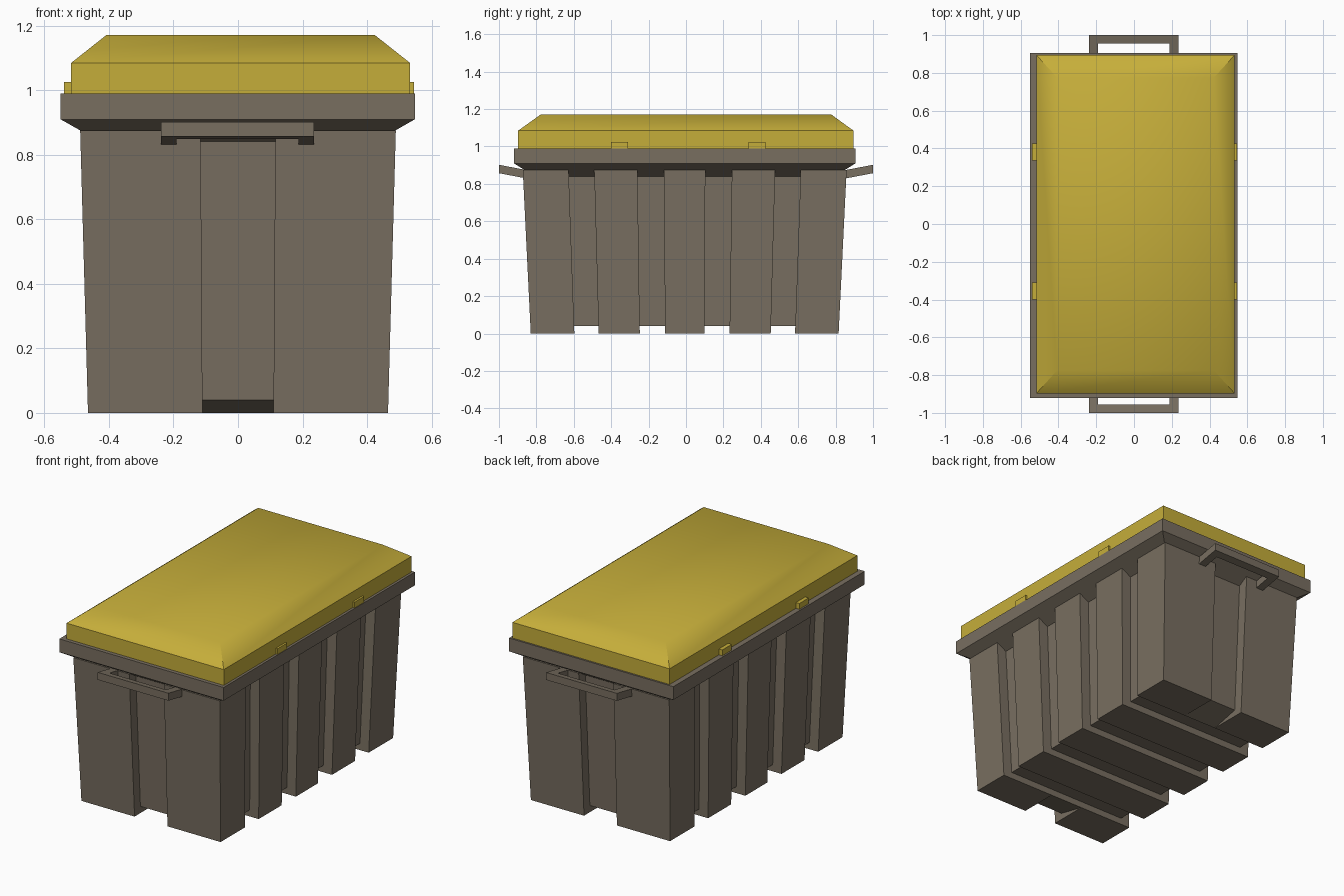
import bpy, bmesh, math

if "Cube" in bpy.data.objects:
    bpy.data.objects.remove(bpy.data.objects["Cube"])

CY = -0.007          # centre of the tub in y
TOP = 0.875          # height where tub walls meet the flare


def material(name, rgb):
    m = bpy.data.materials.new(name)
    m.diffuse_color = (*rgb, 1)
    m.use_nodes = True
    m.node_tree.nodes["Principled BSDF"].inputs["Base Color"].default_value = m.diffuse_color
    return m


GREY = material("warm grey plastic", (0.19, 0.158, 0.118))
YELLOW = material("yellow plastic", (0.56, 0.42, 0.042))


def loft(bm, rings):
    """Closed solid through rectangles (x0, x1, y0, y1, z) or point lists."""
    loops = []
    for r in rings:
        if not isinstance(r[0], tuple):
            x0, x1, y0, y1, z = r
            r = [(x0, y0, z), (x1, y0, z), (x1, y1, z), (x0, y1, z)]
        loops.append([bm.verts.new(p) for p in r])
    n = len(loops[0])
    for a, b in zip(loops, loops[1:]):
        for i in range(n):
            j = (i + 1) % n
            bm.faces.new((a[i], a[j], b[j], b[i]))
    bm.faces.new(loops[0][::-1])
    bm.faces.new(loops[-1])


def finish(bm, name, mat):
    bmesh.ops.recalc_face_normals(bm, faces=bm.faces)
    me = bpy.data.meshes.new(name)
    bm.to_mesh(me)
    bm.free()
    me.materials.append(mat)
    ob = bpy.data.objects.new(name, me)
    bpy.context.collection.objects.link(ob)
    return ob


def taper(x, y, z):
    s = 1 + 0.052 * z / TOP
    return (x * s, CY + y * s, z)


def tapered_block(bm, x0, x1, y0, y1, z0, z1):
    loft(bm, [[taper(x, y, z) for x, y in ((x0, y0), (x1, y0), (x1, y1), (x0, y1))]
              for z in (z0, z1)])


# recessed core of the tub, seen inside the grooves
bm = bmesh.new()
tapered_block(bm, -0.405, 0.405, -0.762, 0.762, 0.04, 0.86)
finish(bm, "tub_core", GREY)

# three crosswise ribs between the grooves
bm = bmesh.new()
for y0, y1 in ((-0.46, -0.24), (-0.105, 0.105), (0.24, 0.46)):
    tapered_block(bm, -0.465, 0.465, y0, y1, 0, TOP)
finish(bm, "middle_ribs", GREY)

# end corner blocks, with a sloped filler behind each end groove
bm = bmesh.new()
for s in (-1, 1):
    ya, yb = sorted((s * 0.59, s * 0.823))
    tapered_block(bm, -0.465, -0.11, ya, yb, 0, TOP)
    tapered_block(bm, 0.11, 0.465, ya, yb, 0, TOP)
    prof = [(0.59, 0), (0.765, 0.04), (0.765, 0.86), (0.59, 0.86)]
    loft(bm, [[taper(x, s * y, z) for y, z in prof] for x in (-0.11, 0.11)])
finish(bm, "end_blocks", GREY)

# flared rim
bm = bmesh.new()
loft(bm, [(-0.426, 0.426, CY - 0.802, CY + 0.802, 0.84),
          (-0.55, 0.548, CY - 0.913, CY + 0.913, 0.91),
          (-0.55, 0.548, CY - 0.913, CY + 0.913, 0.99)])
finish(bm, "rim", GREY)

# lid with a softly shaded bevelled top
bm = bmesh.new()
loft(bm, [(-0.517, 0.533, -0.897, 0.895, 0.988),
          (-0.517, 0.533, -0.897, 0.895, 1.085),
          (-0.407, 0.423, -0.775, 0.775, 1.172)])
lid = finish(bm, "lid", YELLOW)
bpy.context.view_layer.objects.active = lid
lid.select_set(True)
bpy.ops.object.shade_smooth_by_angle(angle=math.radians(45))
lid.select_set(False)

# small lid tabs on both long sides
bm = bmesh.new()
for y in (-0.355, 0.38):
    for x0, x1 in ((-0.54, -0.5), (0.515, 0.545)):
        loft(bm, [(x0, x1, y - 0.045, y + 0.045, z) for z in (0.989, 1.025)])
finish(bm, "lid_tabs", YELLOW)

# end handles: U shaped, tilted upward away from the tub
U = [(-0.238, 0.80), (-0.238, 1.0), (0.235, 1.0), (0.235, 0.80),
     (0.187, 0.80), (0.187, 0.955), (-0.19, 0.955), (-0.19, 0.80)]
for name, s in (("front_handle", -1), ("back_handle", 1)):
    bm = bmesh.new()
    loft(bm, [[(x, s * y, z + (y - 1) * 0.19) for x, y in U] for z in (0.857, 0.902)])
    finish(bm, name, GREY)
